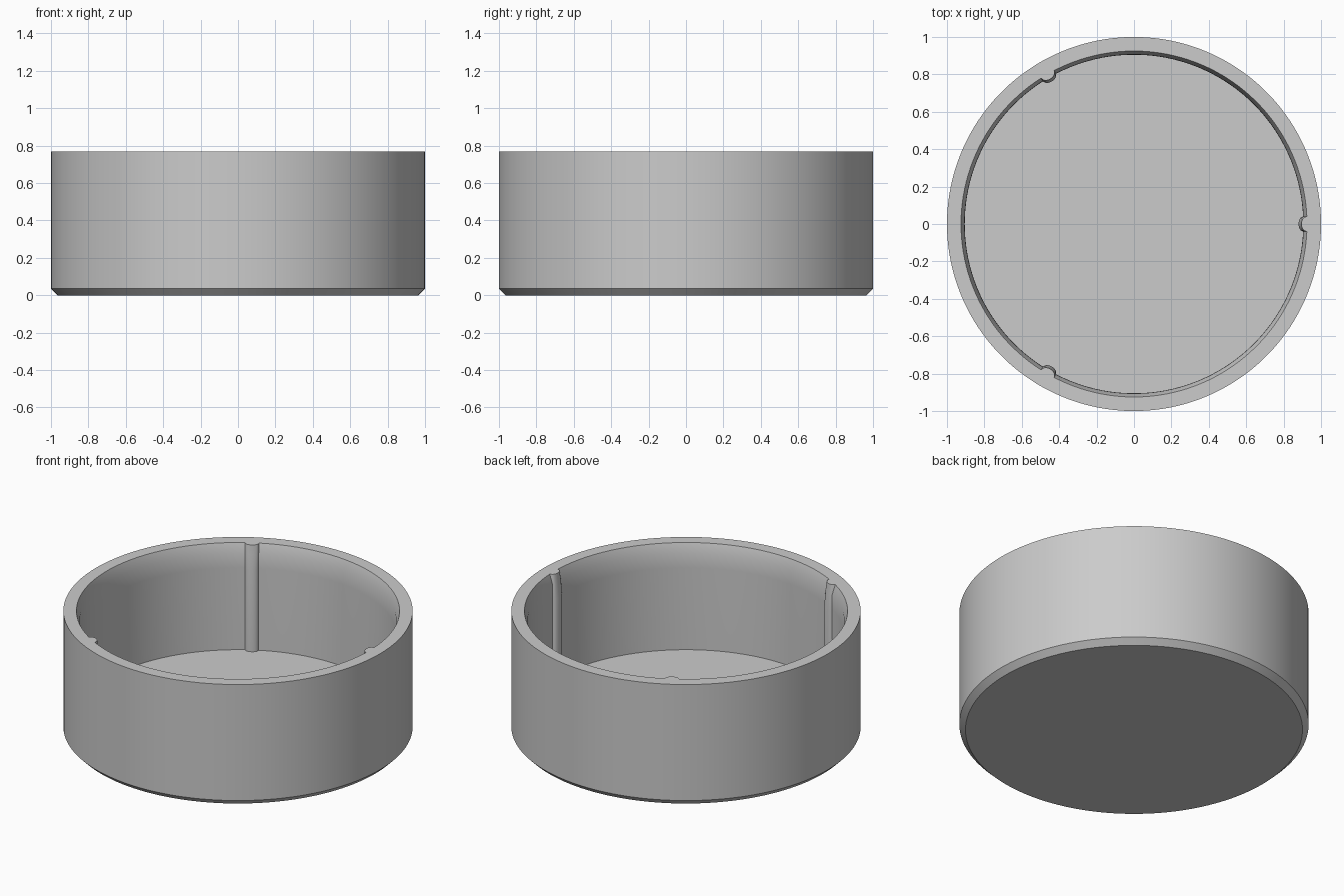
import bpy, bmesh, math

# Remove the default cube
cube = bpy.data.objects.get("Cube")
if cube:
    bpy.data.objects.remove(cube, do_unlink=True)

# Single grey material
GREY = (0.6, 0.6, 0.6, 1)
mat = bpy.data.materials.new("plain grey")
mat.use_nodes = True
mat.diffuse_color = GREY
mat.node_tree.nodes["Principled BSDF"].inputs["Base Color"].default_value = GREY

HEIGHT, FLOOR = 0.768, 0.10
RIBS = [math.radians(a) for a in (0, 120, 240)]
RIB_HALF = 0.044            # half angle covered by one rib

# Angles round the wall: even steps, with finer steps across each rib
angles = []
for rib in RIBS:
    angles += [rib + RIB_HALF * i / 8 for i in range(-8, 9)]
    span = math.radians(120) - 2 * RIB_HALF
    angles += [rib + RIB_HALF + span * i / 48 for i in range(1, 48)]


def rib_bump(angle):
    """Rounded rib cross-section, 1 at its crest and 0 on the plain wall."""
    off = min(abs(math.remainder(angle - rib, math.tau)) for rib in RIBS)
    t = min(off / RIB_HALF, 1)
    return math.sqrt(1 - t * t)


# Rings from the underside, up the outside, over the rim and down the inside:
# radius, height, rib depth
rings = [
    (0.965, 0, 0),
    (1, 0.035, 0),
    (1, HEIGHT, 0),
    (0.925, HEIGHT, 0.030),
    (0.906, HEIGHT - 0.06, 0.016),
    (0.905, HEIGHT - 0.15, 0.025),
    (0.905, FLOOR, 0.025),
]

bm = bmesh.new()
loops = []
for radius, z, depth in rings:
    loop = []
    for a in angles:
        r = radius - depth * rib_bump(a)
        loop.append(bm.verts.new((r * math.cos(a), r * math.sin(a), z)))
    loops.append(loop)
n = len(angles)
for low, high in zip(loops, loops[1:]):
    for i in range(n):
        j = (i + 1) % n
        bm.faces.new((low[i], low[j], high[j], high[i]))

# Underside and inner floor
bm.faces.new(loops[0][::-1])
bm.faces.new(loops[-1])
bmesh.ops.recalc_face_normals(bm, faces=bm.faces)

mesh = bpy.data.meshes.new("round_cup")
bm.to_mesh(mesh)
bm.free()
mesh.materials.append(mat)
cup = bpy.data.objects.new("round_cup", mesh)
bpy.context.collection.objects.link(cup)

# Smooth walls with crisp rim, floor and chamfer edges
bpy.context.view_layer.objects.active = cup
cup.select_set(True)
bpy.ops.object.shade_smooth_by_angle(angle=math.radians(30))
